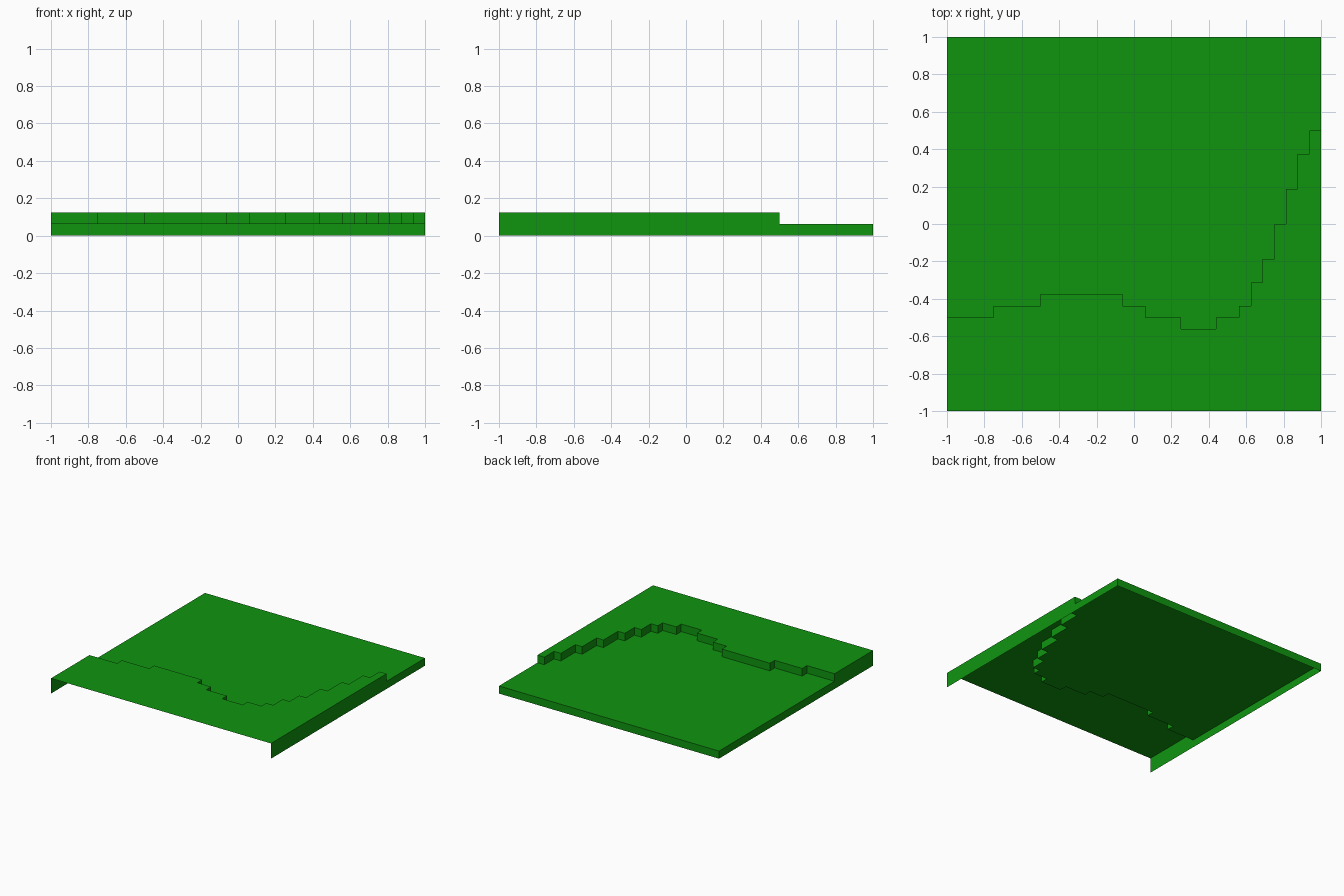
import bpy, bmesh

if "Cube" in bpy.data.objects:
    bpy.data.objects.remove(bpy.data.objects["Cube"])

LOW, HIGH = 0.0625, 0.125
U = 1 / 16  # terrain grid cell

# Terrace outline: (right end of column, y of the step), in grid cells
STEPS = [(-12, -8), (-8, -7), (-1, -6), (1, -7), (4, -8), (7, -9), (9, -8),
         (10, -7), (11, -5), (12, -3), (13, 0), (14, 3), (15, 6), (16, 8)]

mat = bpy.data.materials.new("grass green")
mat.diffuse_color = (0.005, 0.3, 0.005, 1)
mat.use_nodes = True
mat.node_tree.nodes["Principled BSDF"].inputs["Base Color"].default_value = mat.diffuse_color

bm = bmesh.new()


def face(*pts):
    bm.faces.new([bm.verts.new(p) for p in pts])


def side_wall(x, y_step):
    """Stepped wall along y, facing away from the centre."""
    pts = [(x, -1, 0), (x, 1, 0), (x, 1, LOW), (x, y_step, LOW),
           (x, y_step, HIGH), (x, -1, HIGH)]
    face(*(pts if x > 0 else pts[::-1]))


# Upper and lower ground with the riser between them, column by column
x0, prev = -1, None
for cx, cy in STEPS:
    x1, y = cx * U, cy * U
    face((x0, -1, HIGH), (x1, -1, HIGH), (x1, y, HIGH), (x0, y, HIGH))
    face((x0, y, LOW), (x1, y, LOW), (x1, 1, LOW), (x0, 1, LOW))
    face((x1, y, LOW), (x0, y, LOW), (x0, y, HIGH), (x1, y, HIGH))
    if prev is not None:  # riser across the jog between two columns
        face((x0, prev, LOW), (x0, y, LOW), (x0, y, HIGH), (x0, prev, HIGH))
        if y > prev:
            bm.faces.ensure_lookup_table()
            bm.faces[-1].normal_flip()
    x0, prev = x1, y

# Left, right and back skirts; the front and underside stay open
side_wall(-1, STEPS[0][1] * U)
side_wall(1, STEPS[-1][1] * U)
face((1, 1, 0), (-1, 1, 0), (-1, 1, LOW), (1, 1, LOW))

bmesh.ops.remove_doubles(bm, verts=bm.verts, dist=1e-5)
# Merge the flat column strips into whole ground faces
bmesh.ops.dissolve_limit(bm, angle_limit=0.01, verts=bm.verts, edges=bm.edges)

mesh = bpy.data.meshes.new("terraced_ground")
bm.to_mesh(mesh)
bm.free()
mesh.materials.append(mat)
bpy.context.collection.objects.link(bpy.data.objects.new("terraced_ground", mesh))
